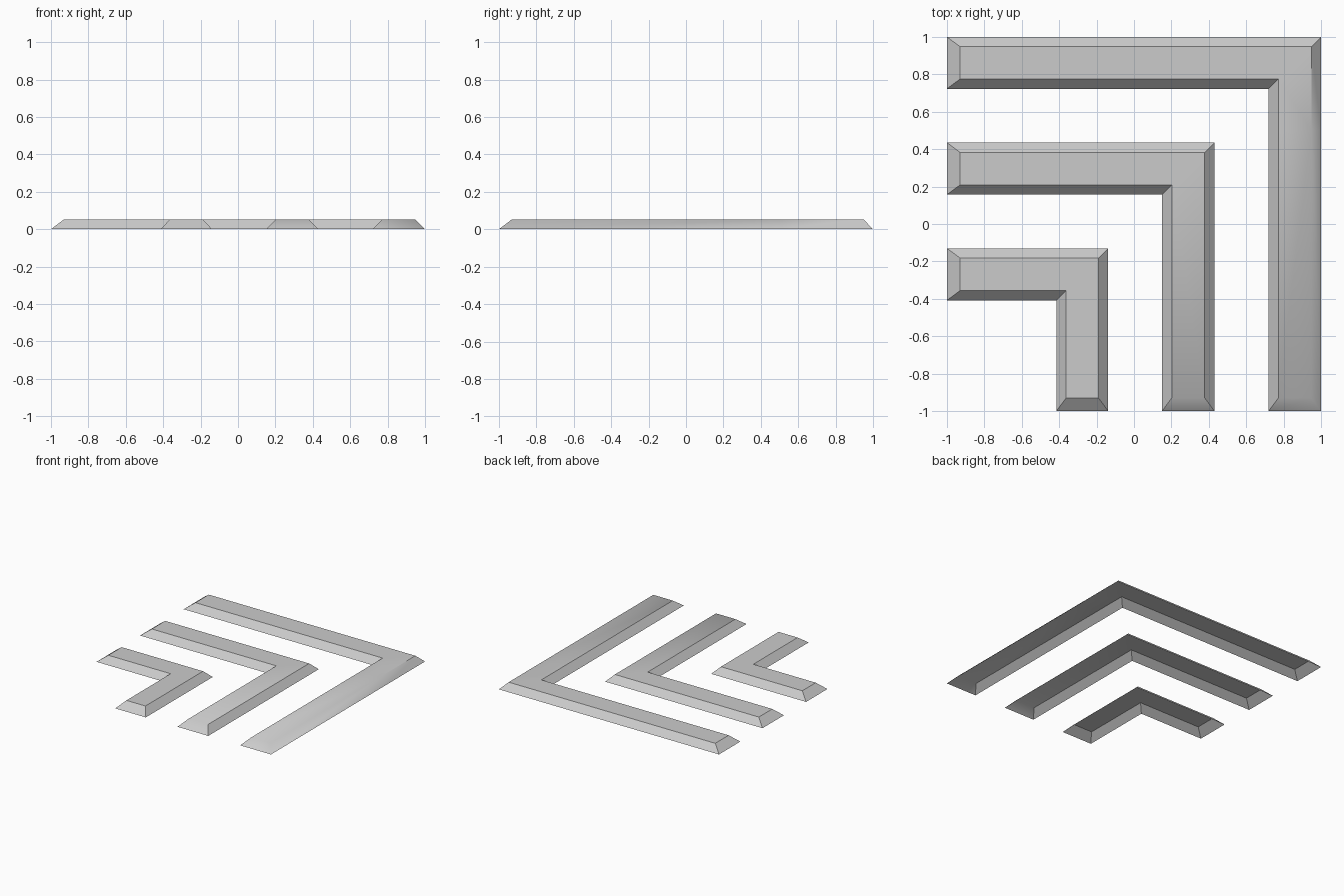
import bpy
import bmesh
import math

cube = bpy.data.objects.get("Cube")
if cube:
    bpy.data.objects.remove(cube, do_unlink=True)

HEIGHT = 0.053   # thickness of every band
SIDE = 0.052     # slope width along the long sides
END = 0.07       # slope width at the two ends

# Single grey material
grey = bpy.data.materials.new("light_grey")
grey.use_nodes = True
colour = (0.6, 0.6, 0.6, 1)
grey.diffuse_color = colour
grey.node_tree.nodes["Principled BSDF"].inputs["Base Color"].default_value = colour


def outline(bm, ox, oy, ix, iy, end, z):
    """L-shaped ring of vertices, counter-clockwise from the left end."""
    points = [(end, iy), (ix, iy), (ix, end), (ox, end), (ox, oy), (end, oy)]
    return [bm.verts.new((x, y, z)) for x, y in points]


def chevron(name, ox, oy, ix, iy, blended, cut=None):
    """Bevelled L-shaped band, open underneath; blended edges shade softly."""
    bm = bmesh.new()
    base = outline(bm, ox, oy, ix, iy, -1, 0)
    top = outline(bm, ox - SIDE, oy - SIDE, ix + SIDE, iy + SIDE, END - 1, HEIGHT)
    bm.faces.new(top)
    for i in range(len(base)):
        j = (i + 1) % len(base)
        bm.faces.new((base[i], base[j], top[j], top[i]))

    # Cut across the arm where its soft edge begins
    if cut is not None:
        bmesh.ops.bisect_plane(bm, geom=bm.verts[:] + bm.edges[:] + bm.faces[:],
                               plane_co=(0, cut, 0), plane_no=(0, 1, 0))
    bm.normal_update()

    # Sharp creases, apart from flat cuts and the blended edges
    for face in bm.faces:
        face.smooth = True
    for edge in bm.edges:
        middle = (edge.verts[0].co + edge.verts[1].co) / 2
        flat = edge.calc_face_angle(0) < math.radians(1)
        edge.smooth = flat or blended(middle)

    mesh = bpy.data.meshes.new(name)
    bm.to_mesh(mesh)
    bm.free()
    mesh.materials.append(grey)
    obj = bpy.data.objects.new(name, mesh)
    bpy.context.collection.objects.link(obj)
    return obj


# Three nested bands, largest first
chevron("outer_chevron", 1, 1, 0.72, 0.723,
        lambda p: p.x > 0.8 and p.y < 0.49, cut=0.5)
chevron("middle_chevron", 0.43, 0.435, 0.15, 0.157,
        lambda p: p.y < -0.9 and p.z > 0.05)
chevron("inner_chevron", -0.138, -0.13, -0.415, -0.408,
        lambda p: False)
